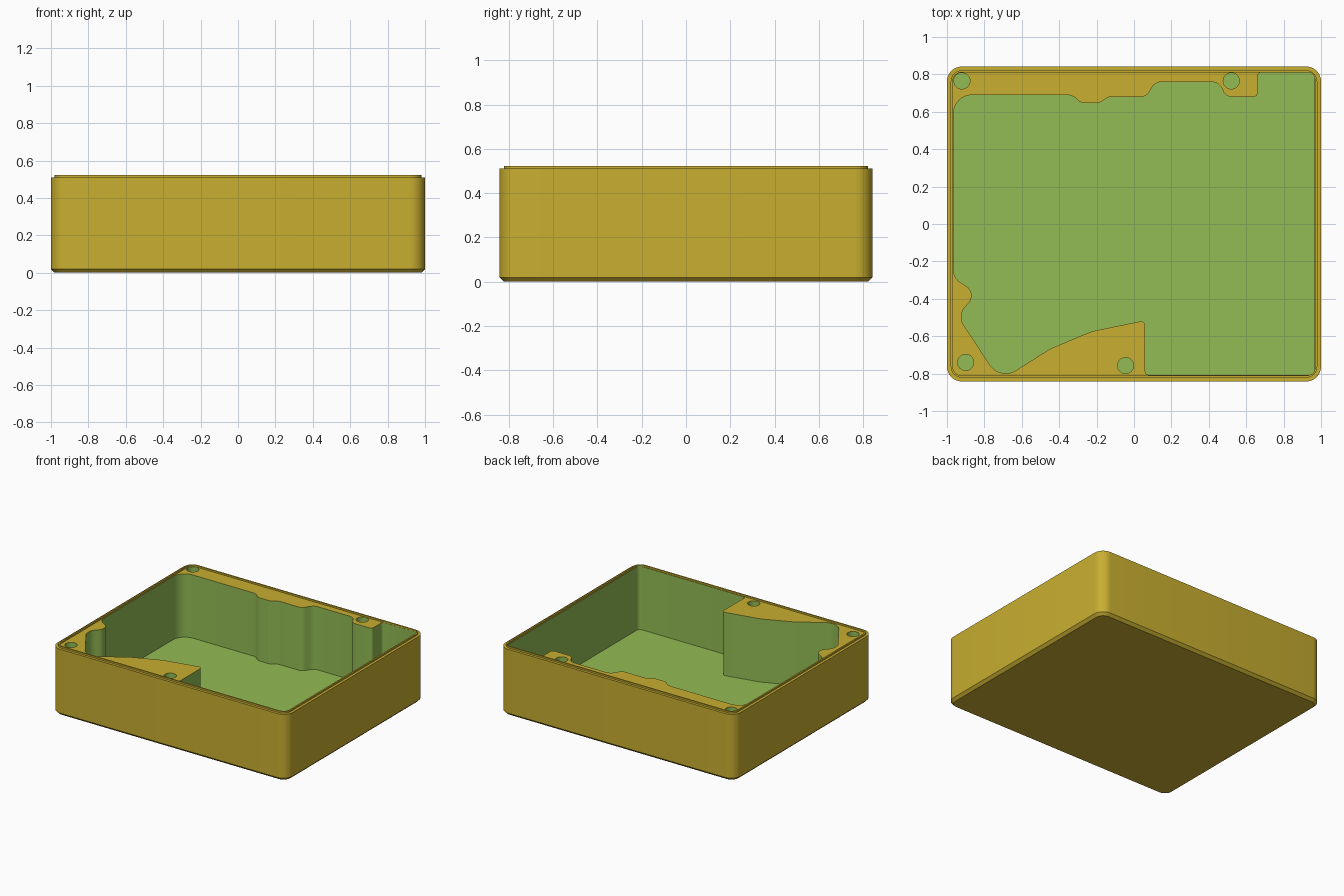
import bpy, bmesh, math
from mathutils import Vector

if "Cube" in bpy.data.objects:
    bpy.data.objects.remove(bpy.data.objects["Cube"])

HX, HY, CORNER = 1.0, 0.842, 0.08
LEDGE, LIP, FLOOR, HOLE_FLOOR = 0.51, 0.522, 0.025, 0.2


def material(name, colour):
    m = bpy.data.materials.new(name)
    m.diffuse_color = (*colour, 1)
    m.use_nodes = True
    m.node_tree.nodes["Principled BSDF"].inputs["Base Color"].default_value = m.diffuse_color
    return m


gold = material("gold_shell", (0.58, 0.425, 0.03))
green = material("green_cut", (0.29, 0.50, 0.09))


def fillet(points, steps=8):
    """Round each corner (x, y, radius) of a closed outline."""
    out = []
    n = len(points)
    for i, (x, y, r) in enumerate(points):
        p = Vector((x, y))
        a = Vector(points[i - 1][:2]) - p
        b = Vector(points[(i + 1) % n][:2]) - p
        half = a.angle(b) / 2
        t = min(r / math.tan(half), 0.48 * a.length, 0.48 * b.length)
        r = t * math.tan(half)
        a.normalize()
        b.normalize()
        centre = p + (a + b).normalized() * (r / math.sin(half))
        start, end = p + a * t - centre, p + b * t - centre
        sweep = math.pi - 2 * half
        for k in range(steps + 1):
            f = k / steps
            v = (start * math.sin((1 - f) * sweep) + end * math.sin(f * sweep)) / math.sin(sweep)
            out.append(centre + v)
    return out


def rounded_rect(inset):
    x, y, r = HX - inset, HY - inset, CORNER - inset
    return fillet([(-x, -y, r), (x, -y, r), (x, y, r), (-x, y, r)])


def loft(bm, rings):
    """Skin a stack of (outline, z) rings and cap both ends."""
    loops = [[bm.verts.new((p.x, p.y, z)) for p in pts] for pts, z in rings]
    for lo, hi in zip(loops, loops[1:]):
        for i in range(len(lo)):
            j = (i + 1) % len(lo)
            bm.faces.new((lo[i], lo[j], hi[j], hi[i]))
    bm.faces.new(loops[0][::-1])
    bm.faces.new(loops[-1])


def finish(bm, name, index):
    bmesh.ops.recalc_face_normals(bm, faces=bm.faces[:])
    for f in bm.faces:
        f.material_index = index
    mesh = bpy.data.meshes.new(name)
    bm.to_mesh(mesh)
    bm.free()
    mesh.materials.append(gold)
    mesh.materials.append(green)
    ob = bpy.data.objects.new(name, mesh)
    bpy.context.collection.objects.link(ob)
    return ob


# Shell: chamfered base, outer ledge and thin raised lip
bm = bmesh.new()
profile = [(0.02, 0), (0, 0.02), (0, LEDGE), (0.02, LEDGE),
           (0.02, LIP), (0.031, LIP), (0.031, LEDGE)]
loft(bm, [(rounded_rect(inset), z) for inset, z in profile])
shell = finish(bm, "enclosure_shell", 0)

# Pocket outline, leaving solid pads around the screw holes
pocket = [
    (-.965, .69, .1), (-.33, .69, .1), (-.285, .648, .04), (-.185, .648, .04),
    (-.135, .68, .04), (.065, .68, .05), (.115, .76, .06), (.455, .76, .08),
    (.49, .68, .05), (.66, .68, .02), (.66, .81, .02), (.965, .81, .03),
    (.965, -.807, .03), (.06, -.807, .02), (.06, -.515, .025), (-.23, -.575, .3),
    (-.45, -.668, .2), (-.715, -.836, .1), (-.945, -.49, .08),
    (-.835, -.37, .06), (-.965, -.29, .08)]
bm = bmesh.new()
loft(bm, [(fillet(pocket), FLOOR), (fillet(pocket), 0.7)])

# Screw holes
for x, y in [(-.92, .765), (.52, .765), (-.9, -.74), (-.045, -.757)]:
    circle = [Vector((x + .043 * math.cos(a), y + .043 * math.sin(a)))
              for a in (math.tau * k / 32 for k in range(32))]
    loft(bm, [(circle, HOLE_FLOOR), (circle, 0.7)])
cutter = finish(bm, "pocket_cutter", 1)
cutter.hide_render = True

# Cut the pocket and holes, then smooth the rounded walls
bpy.context.view_layer.objects.active = shell
shell.select_set(True)
cutter.select_set(False)
mod = shell.modifiers.new("pocket", 'BOOLEAN')
mod.operation = 'DIFFERENCE'
mod.solver = 'EXACT'
mod.object = cutter
bpy.ops.object.modifier_apply(modifier=mod.name)
bpy.data.objects.remove(cutter)
bpy.ops.object.shade_smooth_by_angle(angle=math.radians(30))
